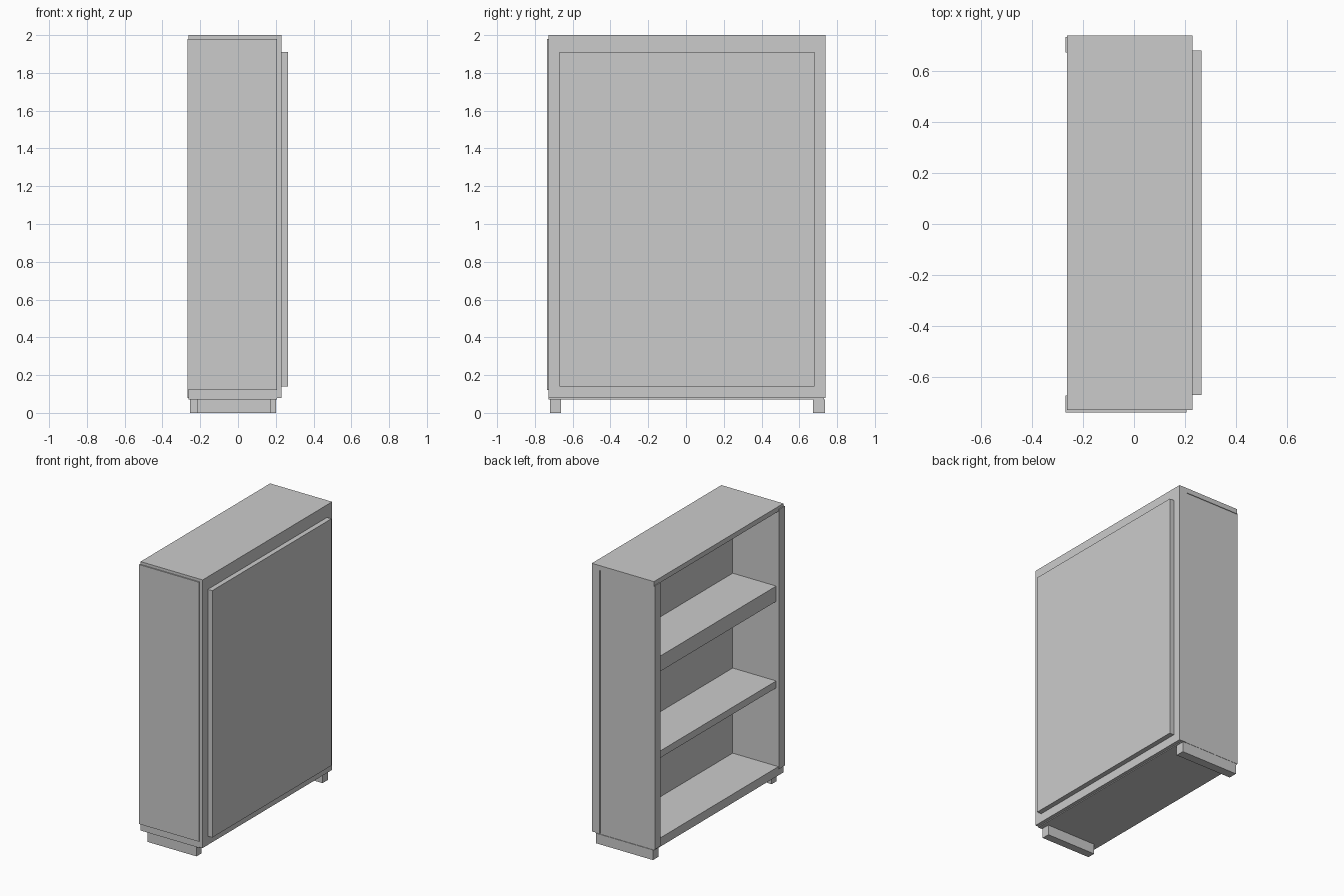
import bpy

if "Cube" in bpy.data.objects:
    bpy.data.objects.remove(bpy.data.objects["Cube"])


def box(name, x, y, z):
    """Box from (min, max) pairs on each axis."""
    bpy.ops.mesh.primitive_cube_add(size=1)
    ob = bpy.context.object
    ob.name = name
    ob.location = [(a + b) / 2 for a, b in (x, y, z)]
    ob.scale = [b - a for a, b in (x, y, z)]
    bpy.ops.object.transform_apply(location=True, rotation=False, scale=True)
    return ob


INNER = (-0.675, 0.675)   # clear width between the sides
BACK = 0.10               # inner face of the back

# Side walls, with slightly uneven hand-built edges
box("side_wall_near", (-0.268, 0.206), (-0.737, -0.672), (0.12, 1.98))
box("side_wall_far", (-0.268, 0.163), (0.672, 0.733), (0.08, 1.97))

# Top and bottom boards
box("top_board", (-0.262, 0.206), (-0.729, 0.738), (1.965, 2.0))
box("bottom_board", (-0.262, 0.206), (-0.729, 0.731), (0.072, 0.135))

# Closed back: inner core, outer frame and raised panel
box("back_core", (BACK, 0.206), INNER, (0.13, 1.97))
box("back_frame", (0.206, 0.23), (-0.729, 0.738), (0.078, 2.0))
box("back_corner_strip", (0.168, 0.206), (0.672, 0.738), (0.078, 1.97))
box("raised_back_panel", (0.23, 0.265), (-0.67, 0.68), (0.14, 1.91))

# Shelves: the upper one is a doubled board
for name, z in (("lower_shelf", (0.695, 0.745)),
                ("upper_shelf_support", (1.315, 1.37)),
                ("upper_shelf", (1.37, 1.425))):
    box(name, (-0.245, BACK), INNER, z)

# Runner feet under each side
box("foot_runner_near", (-0.215, 0.175), (-0.72, -0.663), (0.0, 0.075))
box("foot_runner_far", (-0.253, 0.2), (0.672, 0.735), (0.0, 0.072))
